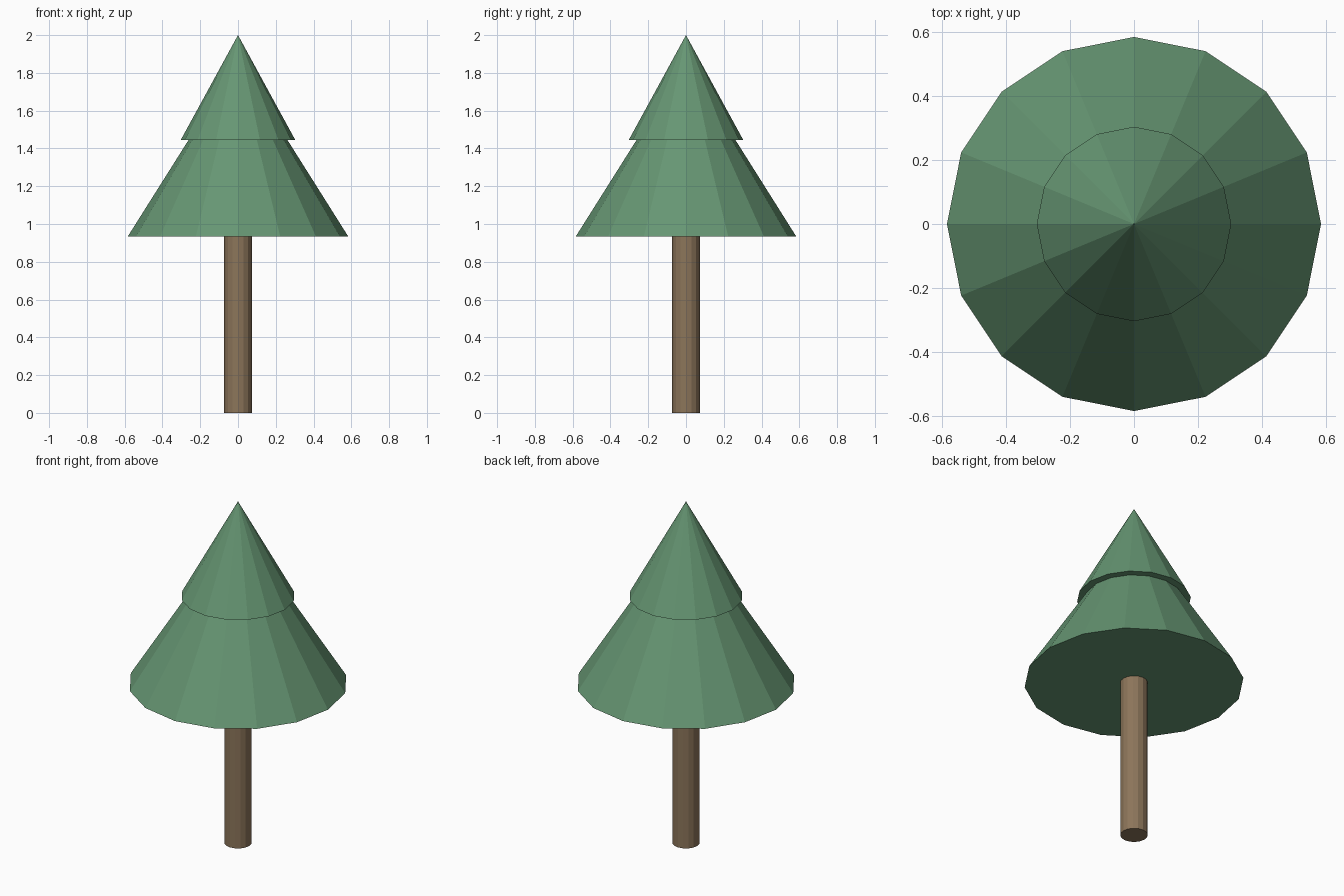
import bpy

cube = bpy.data.objects.get("Cube")
if cube:
    bpy.data.objects.remove(cube, do_unlink=True)

SIDES = 16


def make_material(name, color):
    mat = bpy.data.materials.new(name)
    mat.use_nodes = True
    mat.diffuse_color = color
    mat.node_tree.nodes["Principled BSDF"].inputs["Base Color"].default_value = color
    return mat


def add_tapered(name, bottom, top, r_bottom, r_top, mat):
    """Flat-sided cone or cylinder standing between two heights."""
    bpy.ops.mesh.primitive_cone_add(
        vertices=SIDES, radius1=r_bottom, radius2=r_top, depth=top - bottom,
        location=(0, 0, (bottom + top) / 2))
    obj = bpy.context.object
    obj.name = name
    obj.data.materials.append(mat)
    return obj


leaf_green = make_material("leaf green", (0.133, 0.305, 0.171, 1))
bark_brown = make_material("bark brown", (0.262, 0.178, 0.102, 1))

# Trunk
add_tapered("trunk", 0, 0.935, 0.073, 0.073, bark_brown)

# Foliage tiers, the lower tip hidden inside the upper tier
add_tapered("lower_foliage", 0.935, 1.86, 0.583, 0, leaf_green)
add_tapered("upper_foliage", 1.445, 2.0, 0.303, 0, leaf_green)
